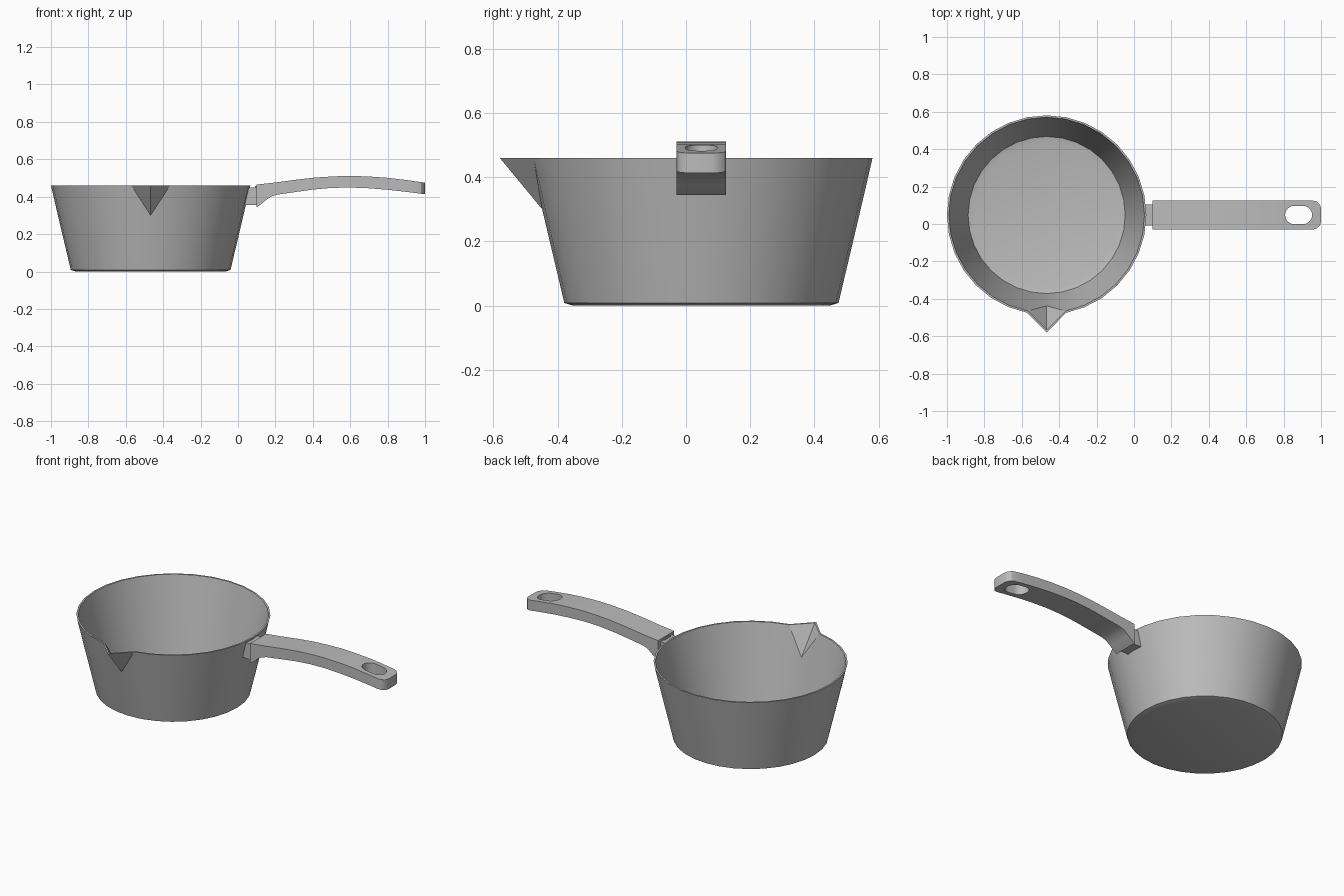
import bpy, bmesh, math

cube = bpy.data.objects.get("Cube")
if cube:
    bpy.data.objects.remove(cube, do_unlink=True)

CX, CY = -0.467, 0.048      # pan axis
SEGS = 32
TIP = SEGS * 3 // 4         # segment that points to the front

steel = bpy.data.materials.new("grey metal")
steel.use_nodes = True
grey = (0.5, 0.5, 0.5, 1)
steel.diffuse_color = grey
steel.node_tree.nodes["Principled BSDF"].inputs["Base Color"].default_value = grey


def make_object(name, bm):
    bmesh.ops.recalc_face_normals(bm, faces=bm.faces)
    mesh = bpy.data.meshes.new(name)
    bm.to_mesh(mesh)
    bm.free()
    mesh.materials.append(steel)
    obj = bpy.data.objects.new(name, mesh)
    bpy.context.collection.objects.link(obj)
    return obj


def smooth(obj):
    bpy.ops.object.select_all(action='DESELECT')
    obj.select_set(True)
    bpy.context.view_layer.objects.active = obj
    bpy.ops.object.shade_smooth_by_angle(angle=math.radians(30))


def extrude(bm, points, direction):
    """Make a prism from a flat outline."""
    face = bm.faces.new([bm.verts.new(p) for p in points])
    moved = bmesh.ops.extrude_face_region(bm, geom=[face])["geom"]
    verts = [g for g in moved if isinstance(g, bmesh.types.BMVert)]
    bmesh.ops.translate(bm, verts=verts, vec=direction)


def side_prism(bm, profile, half_width):
    extrude(bm, [(x, CY - half_width, z) for x, z in profile], (0, 2 * half_width, 0))


# Pan body: outer wall, rim and inner wall as one revolved skin, with a pulled spout
# each ring is radius, height, spout reach (0 = plain ring)
rings = [(0.4, 0, 0), (0.427, 0.008, 0), (0.496, 0.3, 0), (0.533, 0.46, 0.628),
         (0.523, 0.46, 0.614), (0.486, 0.3, 0), (0.42, 0.018, 0), (0.39, 0.011, 0)]
bm = bmesh.new()
loops = []
for radius, z, reach in rings:
    loop = []
    for i in range(SEGS):
        r = reach if reach and i == TIP else radius
        a = math.tau * i / SEGS
        loop.append(bm.verts.new((CX + r * math.cos(a), CY + r * math.sin(a), z)))
    loops.append(loop)
for k in range(len(loops) - 1):
    low, high = loops[k], loops[k + 1]
    if rings[k][2] and not rings[k + 1][2]:
        low, high = high, low
    spout_band = bool(rings[k][2]) != bool(rings[k + 1][2])
    for i in range(SEGS):
        j = (i + 1) % SEGS
        a, b, c, d = low[i], low[j], high[j], high[i]
        if spout_band and j == TIP:
            bm.faces.new((a, b, d))
            bm.faces.new((b, c, d))
        elif spout_band and i == TIP:
            bm.faces.new((a, b, c))
            bm.faces.new((a, c, d))
        else:
            bm.faces.new((a, b, c, d))
bm.faces.new(loops[0])
bm.faces.new(loops[-1])
smooth(make_object("pan_body", bm))

# Bracket joining the handle to the wall, with a small rib on top
bm = bmesh.new()
side_prism(bm, [(0.036, 0.355), (0.11, 0.355), (0.11, 0.45), (0.058, 0.45)], 0.055)
make_object("handle_bracket", bm)
bm = bmesh.new()
side_prism(bm, [(0.092, 0.445), (0.102, 0.445), (0.102, 0.456), (0.092, 0.456)], 0.03)
make_object("bracket_rib", bm)

# Arched handle with rounded end corners
top = [(0.1, 0.465), (0.2, 0.476), (0.32, 0.492), (0.42, 0.503), (0.52, 0.509), (0.6, 0.511),
       (0.7, 0.508), (0.8, 0.501), (0.9, 0.489), (1, 0.475)]
bottom = [(1, 0.413), (0.9, 0.426), (0.8, 0.437), (0.7, 0.445), (0.6, 0.449), (0.5, 0.447),
          (0.4, 0.438), (0.3, 0.424), (0.21, 0.411), (0.175, 0.4), (0.145, 0.378),
          (0.135, 0.368), (0.1, 0.344)]
bm = bmesh.new()
side_prism(bm, top + bottom, 0.077)
ends = [e for e in bm.edges if all(v.co.x > 0.999 for v in e.verts)
        and abs(e.verts[0].co.z - e.verts[1].co.z) > 0.03]
bmesh.ops.bevel(bm, geom=ends, offset=0.042, segments=3, profile=0.5, affect='EDGES')
handle = make_object("handle", bm)

# Hanging hole: rounded slot cut through the handle
bm = bmesh.new()
slot = []
for i in range(26):
    half = i // 13
    a = -math.pi / 2 + math.pi * (i - half) / 12
    centre = 0.857 if half else 0.903
    slot.append((centre + 0.049 * math.cos(a), CY + 0.049 * math.sin(a), 0.3))
extrude(bm, slot, (0, 0, 0.4))
cutter = make_object("hole_cutter", bm)
cutter.hide_render = True
cut = handle.modifiers.new("hanging hole", 'BOOLEAN')
cut.operation = 'DIFFERENCE'
cut.solver = 'EXACT'
cut.object = cutter
bpy.context.view_layer.objects.active = handle
bpy.ops.object.modifier_apply(modifier=cut.name)
bpy.data.objects.remove(cutter, do_unlink=True)
smooth(handle)
